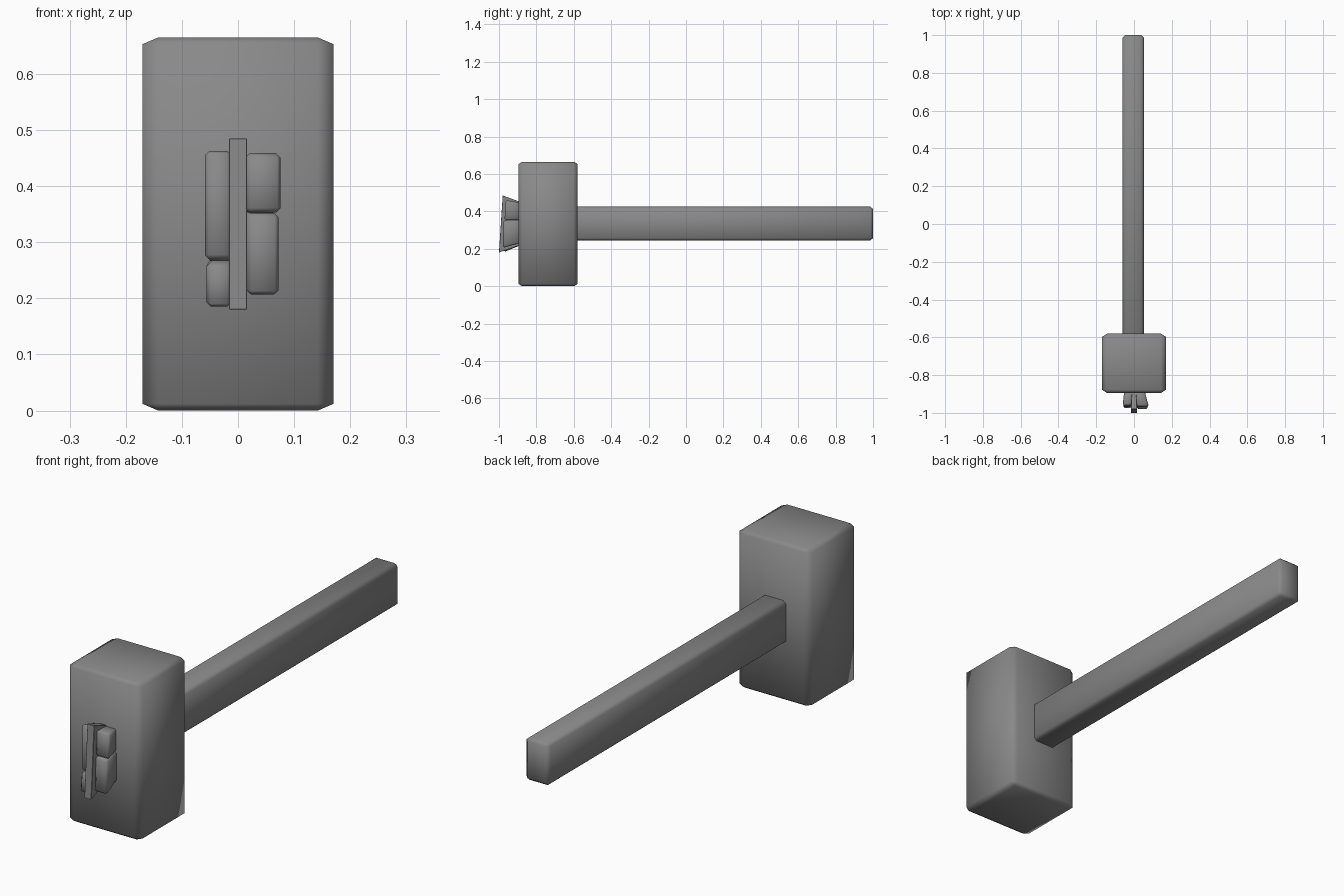
import bpy, bmesh
from mathutils import Vector

cube = bpy.data.objects.get("Cube")
if cube:
    bpy.data.objects.remove(cube)

grey = bpy.data.materials.new("plain_grey")
grey.use_nodes = True
colour = (0.25, 0.25, 0.25, 1)
grey.diffuse_color = colour
grey.node_tree.nodes["Principled BSDF"].inputs["Base Color"].default_value = colour


def block(name, front, back, y_top, y_bottom, y_back, bevel, smooth=True):
    """Bevelled box lofted between two (x0, x1, z0, z1) rectangles."""
    def mix(a, b, t):
        return a + (b - a) * t

    size = (abs(front[1] - front[0]), abs(y_back - y_top), front[3] - front[2])
    scale = Vector([s / b for s, b in zip(size, bevel)])
    bm = bmesh.new()
    bmesh.ops.create_cube(bm, size=1)
    for v in bm.verts:
        v.co = v.co * scale
    bmesh.ops.bevel(bm, geom=bm.edges[:], offset=1, segments=1,
                    profile=0.5, affect='EDGES')
    # Map the bevelled unit box into the tapered block
    for v in bm.verts:
        u, d, h = [c / s + 0.5 for c, s in zip(v.co, scale)]
        x0, x1, z0, z1 = [mix(f, b, d) for f, b in zip(front, back)]
        v.co = (mix(x0, x1, u), mix(mix(y_bottom, y_top, h), y_back, d), mix(z0, z1, h))
    bmesh.ops.recalc_face_normals(bm, faces=bm.faces[:])
    for f in bm.faces:
        f.smooth = smooth
    mesh = bpy.data.meshes.new(name)
    bm.to_mesh(mesh)
    bm.free()
    mesh.materials.append(grey)
    obj = bpy.data.objects.new(name, mesh)
    bpy.context.collection.objects.link(obj)


# Mallet head and long handle
head = (-0.17, 0.17, 0, 0.665)
block("mallet_head", head, head, -0.895, -0.895, -0.58, (0.028, 0.018, 0.012))
grip = (-0.06, 0.052, 0.245, 0.425)
block("handle", grip, grip, -0.7, -0.7, 1, (0.014, 0.014, 0.012))

# Wedge driven into the split handle end
block("wedge", (-0.016, 0.016, 0.18, 0.485), (-0.01, 0.01, 0.225, 0.445),
      -0.98, -1, -0.87, (0.001, 0.001, 0.001), False)

# Four splayed pieces of the split handle end
soft = (0.008, 0.008, 0.008)
block("split_upper_right", (-0.06, -0.012, 0.27, 0.465), (-0.05, 0, 0.26, 0.44),
      -0.96, -0.96, -0.87, soft)
block("split_lower_right", (-0.057, -0.012, 0.182, 0.264), (-0.05, 0, 0.225, 0.275),
      -0.965, -0.975, -0.87, soft)
block("split_upper_left", (0.014, 0.078, 0.353, 0.46), (0, 0.052, 0.355, 0.445),
      -0.965, -0.97, -0.87, soft)
block("split_lower_left", (0.016, 0.074, 0.205, 0.352), (0, 0.055, 0.235, 0.355),
      -0.975, -0.98, -0.87, soft)
